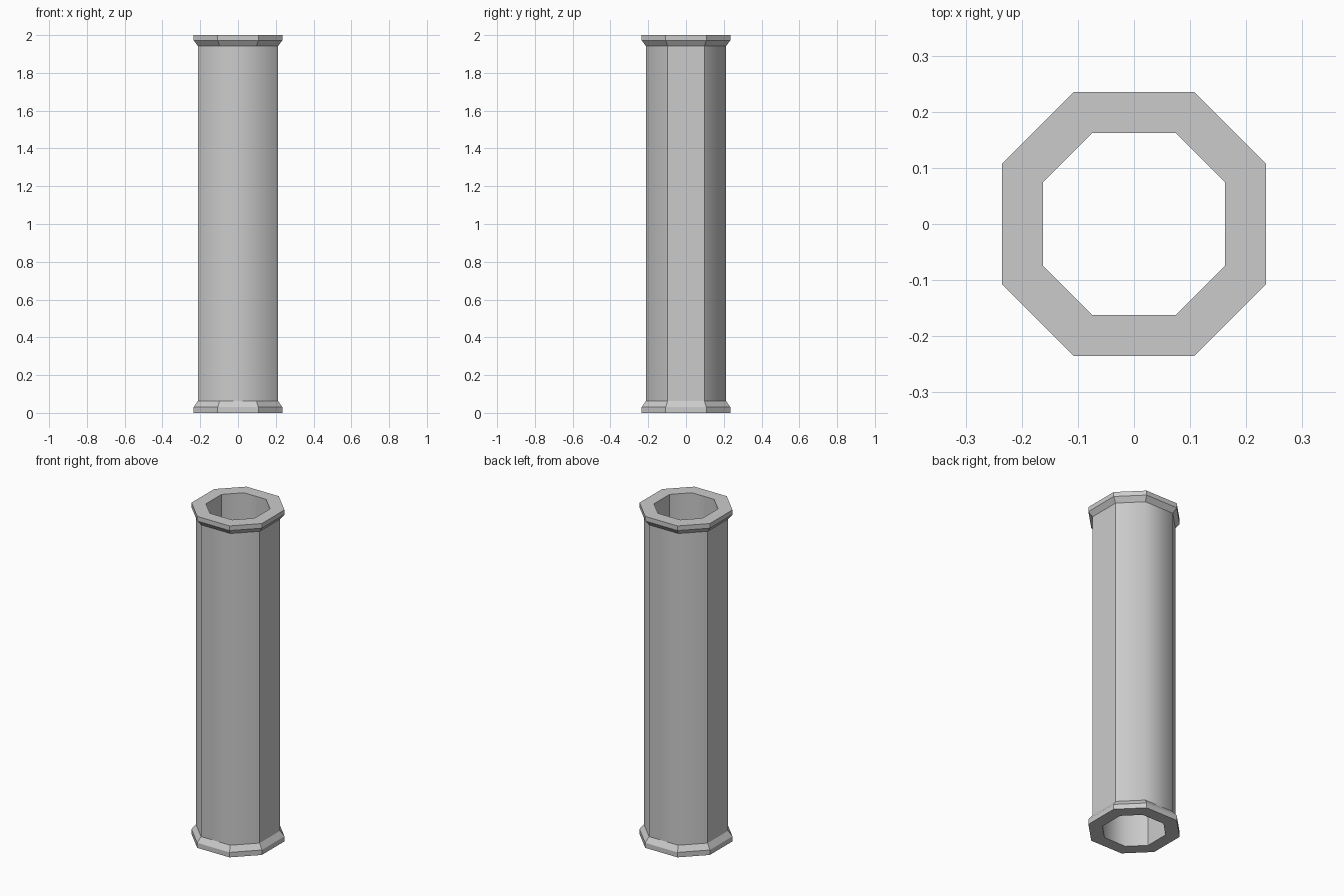
import bpy, bmesh

if "Cube" in bpy.data.objects:
    bpy.data.objects.remove(bpy.data.objects["Cube"])

RATIO = 0.458  # half flat width / distance of flat from the axis

# Closed wall section: (distance of flat from axis, height)
PROFILE = [(0.235, 0.0), (0.235, 0.03), (0.213, 0.062),
           (0.213, 1.943), (0.235, 1.972), (0.235, 2.0),
           (0.162, 2.0), (0.162, 0.0)]
SMOOTH_SPANS = (2, 6)  # outer shaft and bore


def octagon(bm, r, z):
    h = r * RATIO
    pts = [(r, -h), (r, h), (h, r), (-h, r), (-r, h), (-r, -h), (-h, -r), (h, -r)]
    return [bm.verts.new((x, y, z)) for x, y in pts]


# Flanged octagonal tube, one ring per profile point
bm = bmesh.new()
rings = [octagon(bm, r, z) for r, z in PROFILE]
n = len(rings)
for k in range(n):
    a, b = rings[k], rings[(k + 1) % n]
    for i in range(8):
        j = (i + 1) % 8
        f = bm.faces.new((a[i], a[j], b[j], b[i]))
        f.smooth = k in SMOOTH_SPANS
bmesh.ops.recalc_face_normals(bm, faces=bm.faces)

# Every edge is crisp except the shaft and bore corners beside the front and back flats
for e in bm.edges:
    e.smooth = False
for k in SMOOTH_SPANS:
    for i in (2, 3, 6, 7):
        bm.edges.get((rings[k][i], rings[(k + 1) % n][i])).smooth = True

mesh = bpy.data.meshes.new("flanged_tube")
bm.to_mesh(mesh)
bm.free()
tube = bpy.data.objects.new("flanged_tube", mesh)
bpy.context.collection.objects.link(tube)
